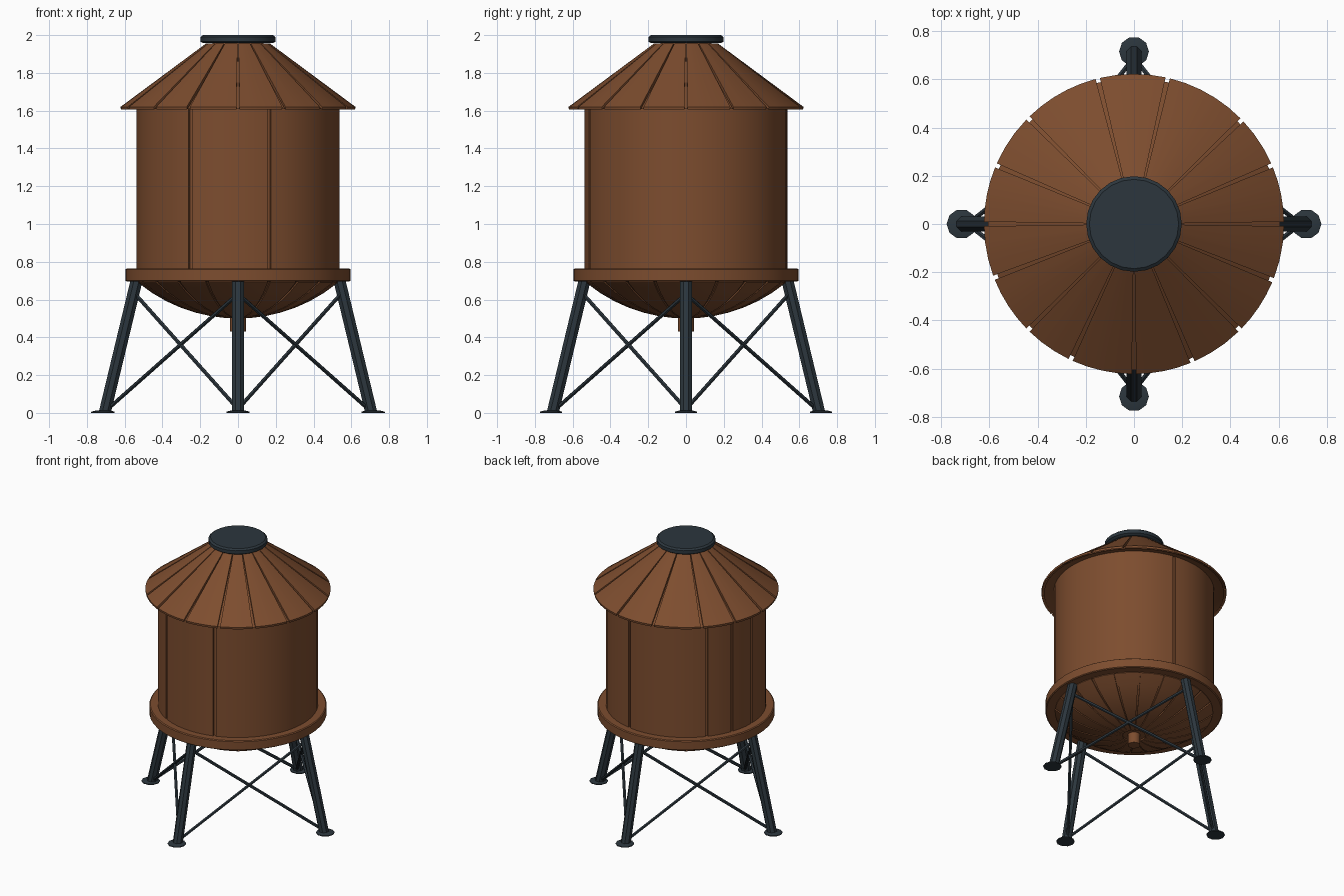
import bpy, bmesh
from math import radians, cos, sin, ceil, sqrt
from mathutils import Vector

cube = bpy.data.objects.get("Cube")
if cube:
    bpy.data.objects.remove(cube)


def material(name, rgb):
    m = bpy.data.materials.new(name)
    m.use_nodes = True
    m.diffuse_color = (*rgb, 1)
    m.node_tree.nodes["Principled BSDF"].inputs["Base Color"].default_value = (*rgb, 1)
    return m


WOOD = material("brown wood", (0.205, 0.074, 0.028))
METAL = material("dark slate metal", (0.025, 0.037, 0.047))


def finish(bm, name, mat):
    bmesh.ops.recalc_face_normals(bm, faces=bm.faces)
    mesh = bpy.data.meshes.new(name)
    bm.to_mesh(mesh)
    bm.free()
    ob = bpy.data.objects.new(name, mesh)
    bpy.context.collection.objects.link(ob)
    mesh.materials.append(mat)
    bpy.ops.object.select_all(action="DESELECT")
    ob.select_set(True)
    bpy.context.view_layer.objects.active = ob
    bpy.ops.object.shade_smooth_by_angle(angle=radians(25))
    return ob


def sweep(bm, profile, start, end, step):
    """Closed (radius, z) outline swept from one angle to another, with end caps."""
    n = max(1, ceil((end - start) / step))
    rings = []
    for i in range(n + 1):
        a = radians(start + (end - start) * i / n)
        rings.append([bm.verts.new((r * cos(a), r * sin(a), z)) for r, z in profile])
    k = len(profile)
    for lo, hi in zip(rings, rings[1:]):
        for j in range(k):
            bm.faces.new((lo[j], lo[(j + 1) % k], hi[(j + 1) % k], hi[j]))
    bm.faces.new(rings[0])
    bm.faces.new(rings[-1])


def panels(name, profile, seams, gap, mat, step=7):
    bm = bmesh.new()
    for a, b in zip(seams, seams[1:] + [seams[0] + 360]):
        sweep(bm, profile, a + gap / 2, b - gap / 2, step)
    return finish(bm, name, mat)


def lathe(name, profile, mat, sides=48):
    """Open (radius, z) profile turned into a capped solid."""
    bm = bmesh.new()
    rings = [[bm.verts.new((r * cos(radians(360 * i / sides)),
                            r * sin(radians(360 * i / sides)), z))
              for i in range(sides)] for r, z in profile]
    for lo, hi in zip(rings, rings[1:]):
        for i in range(sides):
            j = (i + 1) % sides
            bm.faces.new((lo[i], lo[j], hi[j], hi[i]))
    bm.faces.new(rings[0])
    bm.faces.new(rings[-1])
    return finish(bm, name, mat)


def rod(name, a, b, radius, sides, mat, flat_ends=False):
    """Bar between two points; flat_ends cuts it level with the ground."""
    a, b = Vector(a), Vector(b)
    axis = (b - a).normalized()
    side = axis.cross(Vector((0, 0, 1))).normalized()
    up = side.cross(axis)
    bm = bmesh.new()
    ends = []
    for p in (a, b):
        ring = []
        for i in range(sides):
            t = radians(360 * (i + 0.5) / sides)
            v = p + radius * (cos(t) * side + sin(t) * up)
            if flat_ends:
                v += axis * ((p.z - v.z) / axis.z)
            ring.append(bm.verts.new(v))
        ends.append(ring)
    for i in range(sides):
        j = (i + 1) % sides
        bm.faces.new((ends[0][i], ends[0][j], ends[1][j], ends[1][i]))
    for ring in ends:
        bm.faces.new(ring)
    return finish(bm, name, mat)


# Conical roof: inner cone and raised boards split by narrow grooves
roof_seams = [0, 23, 44, 77, 104, 135, 157, 180, 201, 225, 245, 270, 293, 315, 338]
panels("roof_boards", [(0.62, 1.605), (0.622, 1.62), (0.17, 1.955), (0.15, 1.94)],
       roof_seams, 1.7, WOOD)
lathe("roof_core", [(0.53, 1.63), (0.605, 1.608), (0.155, 1.945), (0.12, 1.965)], WOOD)

# Roof cap
lathe("roof_cap", [(0.185, 1.957), (0.198, 1.965), (0.198, 1.99), (0.185, 2.0)], METAL, 24)

# Tank wall: core and staves
panels("tank_staves", [(0.538, 0.74), (0.538, 1.65), (0.52, 1.65), (0.52, 0.74)],
       [80, 140, 160, 180, 242, 288], 2, WOOD)
lathe("tank_core", [(0.525, 0.72), (0.525, 1.64)], WOOD)

# Base ring
lathe("base_ring", [(0.588, 0.695), (0.595, 0.70), (0.595, 0.76), (0.588, 0.765)], WOOD)

# Shallow bowl under the tank, with grooved boards
R, rim, low = 0.834, 0.53, 0.5


def bowl_z(r):
    return low + R - sqrt(R * R - r * r)


radii = [rim * i / 7 for i in range(1, 8)]
outer = [(r, bowl_z(r)) for r in radii]
inner = [(r, bowl_z(r) + 0.02) for r in reversed(radii)]
panels("bowl_boards", outer + inner, [i * 18 for i in range(20)], 1.6, WOOD, 9)
lathe("bowl_core", [(r, bowl_z(r) + 0.01) for r in [0.03] + radii], WOOD)

# Drain pipe
lathe("drain_pipe", [(0.042, 0.432), (0.042, 0.53)], WOOD, 16)

# Legs, feet and cross braces around the four sides
for q in range(4):
    d = Vector((cos(radians(90 * q)), sin(radians(90 * q)), 0))
    e = Vector((-d.y, d.x, 0))
    up = Vector((0, 0, 1))
    rod(f"leg_{q + 1}", d * 0.705 + up * 0.004, d * 0.535 + up * 0.71, 0.034, 8, METAL, True)
    foot = lathe(f"foot_{q + 1}", [(0.062, 0), (0.062, 0.006), (0.04, 0.012)], METAL, 10)
    foot.location = d * 0.715
    rod(f"brace_up_{q + 1}", d * 0.69 + up * 0.02, e * 0.545 + up * 0.63, 0.011, 6, METAL)
    rod(f"brace_down_{q + 1}", e * 0.69 + up * 0.02, d * 0.545 + up * 0.63, 0.011, 6, METAL)
